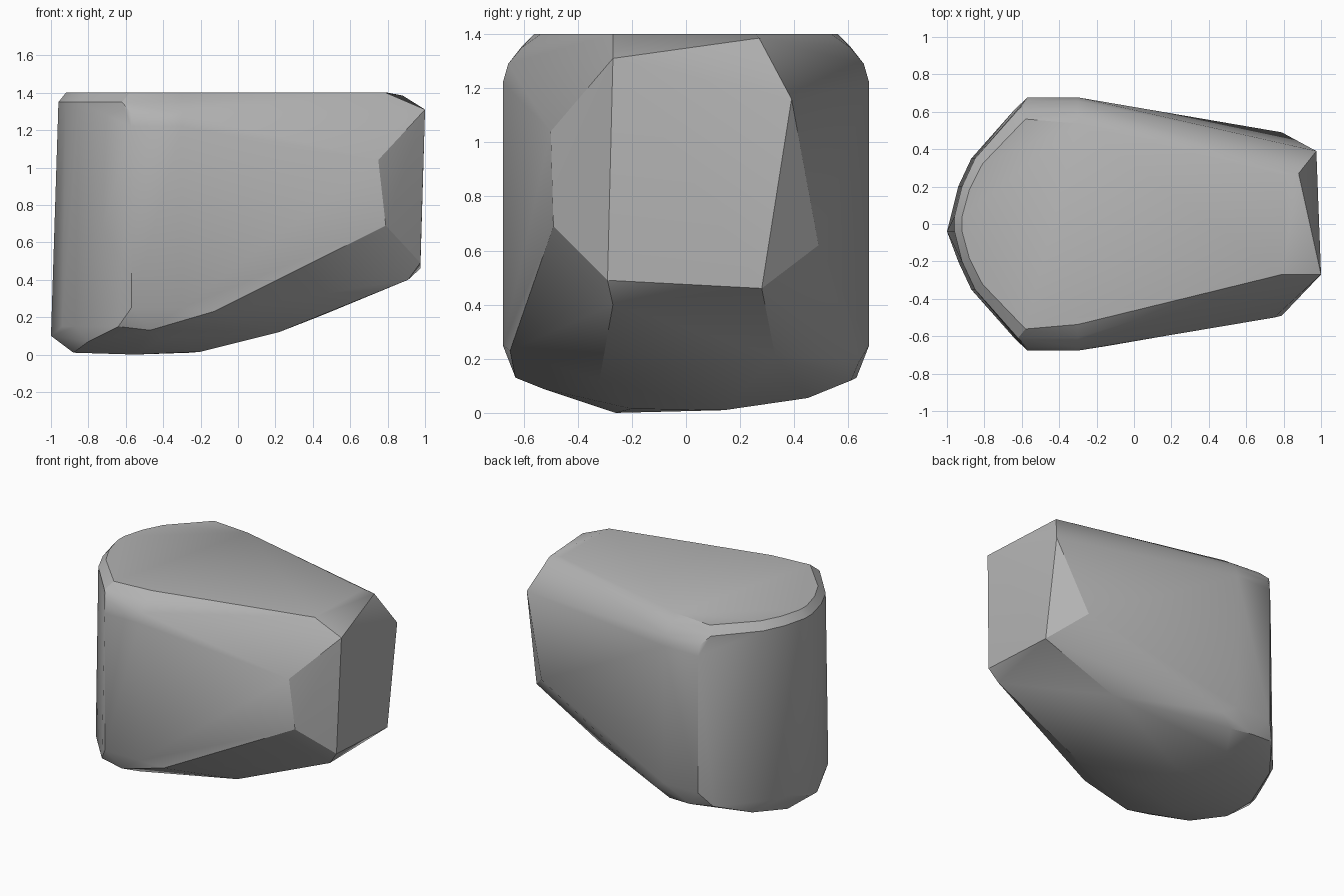
import bpy
import bmesh
import math

default_cube = bpy.data.objects.get("Cube")
if default_cube:
    bpy.data.objects.remove(default_cube, do_unlink=True)


def make_material(name, colour):
    material = bpy.data.materials.new(name)
    material.use_nodes = True
    material.diffuse_color = colour
    shader = next(n for n in material.node_tree.nodes if n.type == "BSDF_PRINCIPLED")
    shader.inputs["Base Color"].default_value = colour
    return material


def both_sides(points):
    """Return the points together with their copies across the long axis."""
    return points + [(x, -y, z) for x, y, z in points]


def rounded_column(x, y, levels):
    """Stack one outline corner through levels of (sideways inset, height)."""
    side = math.copysign(1, y)
    return [(x, y - side * inset, z) for inset, z in levels]


corners = []

# Broad flanks: upright walls with softly rounded upper rims
flank_levels = [(0, .25), (0, 1.22), (.02, 1.29), (.07, 1.35), (.14, 1.4)]
for side in (-1, 1):
    for x in (-.57, -.3):
        corners += rounded_column(x, side * .677, flank_levels)

# Blunt rounded end: leaning columns with a small rim
for x, y in [(-.62, .61), (-.85, .35), (-.92, .2), (-.96, -.04)]:
    for side in (-1, 1):
        foot = .1 if abs(y) < .1 else .15
        corners += [(x - .02, side * y, foot),
                    (x, side * y, 1.35),
                    (x + .04, side * y * .92, 1.4)]
corners.append((-1, -.04, .1))

# Narrow end: one large sloping facet
corners += [(1, -.27, 1.31), (.88, .27, 1.385), (.975, .39, 1.16),
            (.975, .28, .46), (.975, -.29, .49)]

# Cheeks beside the narrow end, and the tip of the flat top
corners += [(.75, -.5, 1.04), (.79, -.49, .69), (.79, .49, .62),
            (.79, -.27, 1.4), (.8, .26, 1.4)]

# Undercut slope rising towards the narrow end
corners += [(.91, -.27, .4), (.22, -.32, .12), (.45, .33, .21),
            (-.13, -.65, .23), (-.2, .64, .19)]

# Lower chines and the shallow base
corners += both_sides([(-.47, .63, .13), (-.8, .4, .07), (-.88, .12, .01)])
corners += [(-.3, .61, .12), (-.4, .45, .055), (-.25, .14, .01),
            (-.55, -.26, 0), (-.2, -.2, .015), (-.4, -.53, .09)]

# Wrap the corners in a tight faceted skin
bm = bmesh.new()
for corner in corners:
    bm.verts.new(corner)
bmesh.ops.remove_doubles(bm, verts=bm.verts[:], dist=.001)
bmesh.ops.convex_hull(bm, input=bm.verts[:])
loose = [v for v in bm.verts if not v.link_faces]
bmesh.ops.delete(bm, geom=loose, context="VERTS")
bmesh.ops.dissolve_limit(bm, angle_limit=math.radians(1),
                         verts=bm.verts[:], edges=bm.edges[:])
bmesh.ops.recalc_face_normals(bm, faces=bm.faces[:])

mesh = bpy.data.meshes.new("boulder")
bm.to_mesh(mesh)
bm.free()
mesh.materials.append(make_material("stone_grey", (.45, .45, .45, 1)))
boulder = bpy.data.objects.new("boulder", mesh)
bpy.context.collection.objects.link(boulder)

# Soft shading across gentle facets, crisp at the hard breaks
bpy.ops.object.select_all(action="DESELECT")
boulder.select_set(True)
bpy.context.view_layer.objects.active = boulder
bpy.ops.object.shade_smooth_by_angle(angle=math.radians(30))
